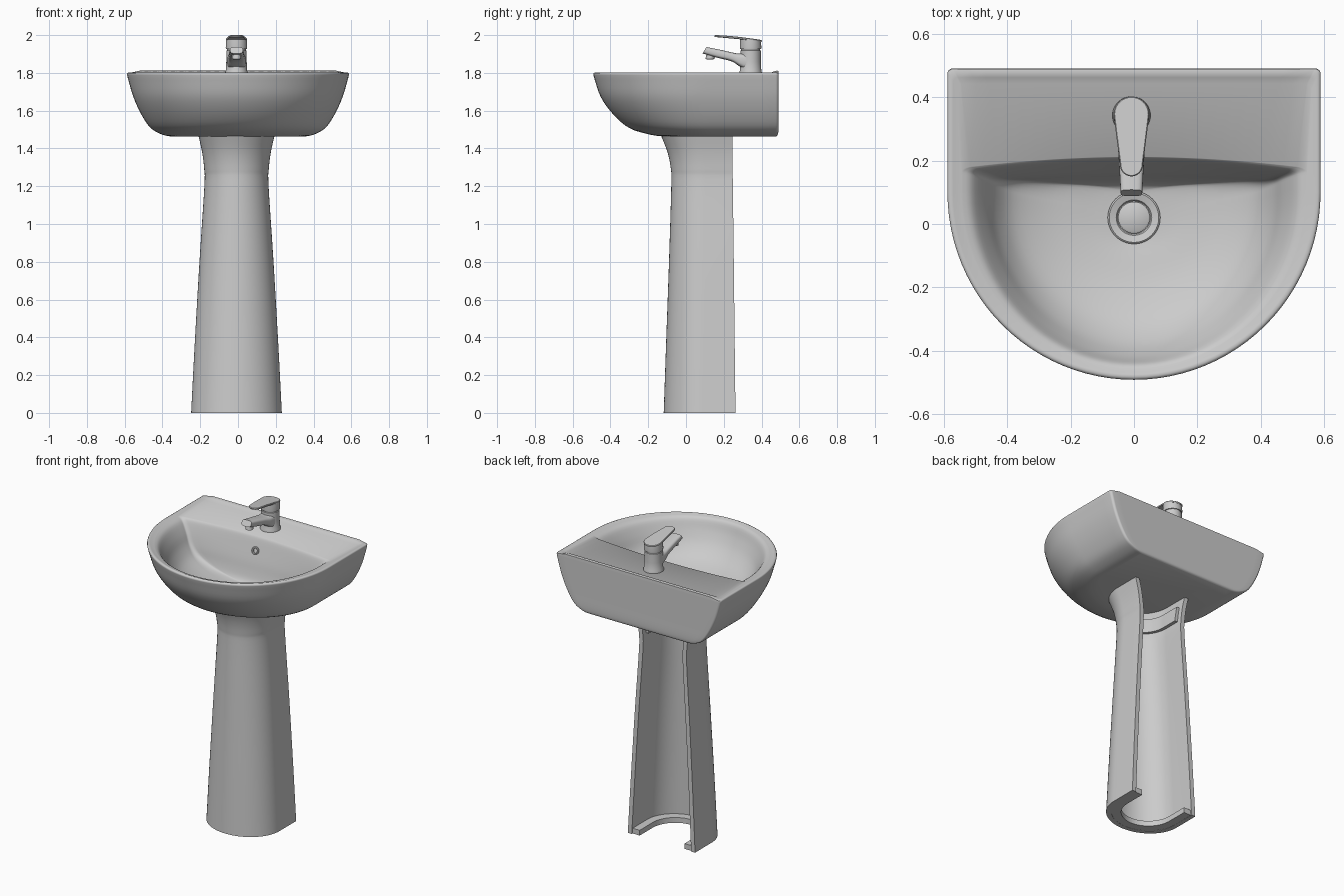
import bpy, bmesh, math
from math import sin, cos, pi

if "Cube" in bpy.data.objects:
    bpy.data.objects.remove(bpy.data.objects["Cube"])

CX = -0.008  # pedestal and tap sit slightly off centre


def loft(name, rings, angle=35):
    """Skin a list of equal-length closed rings and cap both ends."""
    bm = bmesh.new()
    vs = [[bm.verts.new(p) for p in r] for r in rings]
    n = len(rings[0])
    for a, b in zip(vs, vs[1:]):
        for i in range(n):
            j = (i + 1) % n
            bm.faces.new((a[i], a[j], b[j], b[i]))
    bm.faces.new(vs[0][::-1])
    bm.faces.new(vs[-1])
    bmesh.ops.remove_doubles(bm, verts=bm.verts[:], dist=1e-5)
    bmesh.ops.recalc_face_normals(bm, faces=bm.faces[:])
    me = bpy.data.meshes.new(name)
    bm.to_mesh(me)
    bm.free()
    ob = bpy.data.objects.new(name, me)
    bpy.context.collection.objects.link(ob)
    bpy.ops.object.select_all(action='DESELECT')
    ob.select_set(True)
    bpy.context.view_layer.objects.active = ob
    bpy.ops.object.shade_smooth_by_angle(angle=math.radians(angle))
    return ob


def refine(keys, k=4):
    """Catmull-Rom interpolation of parameter tuples."""
    out = []
    for i in range(len(keys) - 1):
        p = [keys[max(i - 1, 0)], keys[i], keys[i + 1], keys[min(i + 2, len(keys) - 1)]]
        for s in range(k):
            t = s / k
            out.append(tuple(0.5 * (2 * b + (c - a) * t + (2 * a - 5 * b + 4 * c - d) * t * t
                                    + (3 * b - a - 3 * c + d) * t ** 3) for a, b, c, d in zip(*p)))
    return out + [keys[-1]]


def d_ring(w, yf, yc, yb, r, bow, z, lift=0):
    """D-shaped outline: elliptical front, straight sides, rounded back corners."""
    half = [(w * sin(pi / 2 * i / 24), yc - (yc - yf) * cos(pi / 2 * i / 24)) for i in range(25)]
    half += [(w, yc + (yb - r - yc) * i / 6) for i in range(1, 7)]
    half += [(w - r + r * cos(a), yb - r + r * sin(a)) for a in [pi / 2 * i / 6 for i in range(1, 7)]]
    nb = len(half)
    half += [((w - r) * (1 - i / 12), yb) for i in range(1, 13)]
    pts = []
    for i, (x, y) in enumerate(half):
        q = max(0, (y - yc) / (yb - yc)) ** 2
        pts.append((x, y - bow * q * (x / w) ** 2, z + (lift if i >= nb else 0)))
    return pts + [(-x, y, zz) for x, y, zz in pts[-2:0:-1]]


def disc(r, z, x=0, y=0, n=40):
    return [(x + r * cos(2 * pi * i / n), y + r * sin(2 * pi * i / n), z) for i in range(n)]


# Basin: outer shell, flat deck with back lip, then the bowl
outer = refine([
    (.350, -.110, .15, .475, .012, 0, 1.463),
    (.400, -.190, .14, .486, .014, 0, 1.473),
    (.462, -.300, .13, .490, .016, 0, 1.508),
    (.512, -.385, .12, .490, .016, 0, 1.580),
    (.553, -.450, .10, .490, .016, 0, 1.670),
    (.580, -.482, .10, .490, .016, 0, 1.760),
    (.588, -.491, .10, .490, .016, 0, 1.793)])
bowl = refine([
    (.545, -.455, .10, .212, .03, .035, 1.796),
    (.510, -.440, .10, .202, .03, .035, 1.780),
    (.470, -.415, .09, .182, .03, .030, 1.720),
    (.435, -.370, .08, .160, .03, .020, 1.650),
    (.380, -.300, .07, .145, .04, .010, 1.590),
    (.280, -.200, .06, .132, .05, .005, 1.548),
    (.160, -.100, .04, .118, .06, 0, 1.526),
    (.083, -.062, .02, .103, .08, 0, 1.518)])
lip = [(.586, -.488, .10, .489, .016, 0, 1.799, .010),
       (.580, -.482, .10, .482, .016, 0, 1.802, .010),
       (.570, -.474, .10, .462, .016, 0, 1.801, .006),
       (.560, -.466, .10, .442, .016, 0, 1.797, -.002)]
loft("basin", [d_ring(*k) for k in outer + lip + bowl], 50)

# Drain ring and plug
loft("drain_ring", [disc(r, z, 0, .02) for r, z in
                    [(.083, 1.515), (.083, 1.526), (.078, 1.530), (.056, 1.524), (.052, 1.518)]])
loft("drain_plug", [disc(r, z, 0, .02) for r, z in [(.05, 1.515), (.05, 1.525), (.044, 1.529)]])

# Overflow ring on the back wall of the bowl
overflow = loft("overflow_ring", [disc(r, z, n=24) for r, z in
                [(.024, -.012), (.024, .006), (.020, .009), (.014, .008), (.013, -.004)]])
overflow.location = (0, .180, 1.715)
overflow.rotation_euler = (math.radians(72), 0, 0)


def u_ring(w, yf, yb, t, z, inset=0):
    """C-shaped wall section open at the back, t thick."""
    def arc(w, yf):
        yc = yf + (yb - yf) * .55
        a = [(CX + w * cos(pi * i / 36), yc - (yc - yf) * sin(pi * i / 36), z) for i in range(37)]
        return [(CX + w, yb, z)] + a + [(CX - w, yb, z)]
    return arc(w - inset, yf + inset) + arc(w - inset - t, yf + inset + t)[::-1]


# Pedestal shell
shape = refine([(.240, -.118, .262, 0), (.222, -.106, .258, .35), (.196, -.090, .253, .80),
                (.170, -.078, .248, 1.20), (.171, -.080, .247, 1.29), (.182, -.098, .246, 1.38),
                (.203, -.135, .245, 1.475)], 5)
loft("pedestal", [u_ring(w, yf, yb, .028, z) for w, yf, yb, z in shape])
# Foot flange and upper stiffening ledge inside the pedestal
loft("pedestal_foot_flange", [u_ring(.240, -.118, .255, .065, z, .015) for z in (.001, .035)])
loft("pedestal_top_ledge", [u_ring(w, yf, yb, .032, z, .015) for w, yf, yb, z in
                            [(.170, -.079, .215, 1.30), (.180, -.095, .215, 1.37), (.186, -.105, .215, 1.40)]])

# Tap body
TY = .342
loft("tap_body", [disc(r, z, CX, TY) for r, z in
                  [(.060, 1.79), (.060, 1.803), (.057, 1.81), (.054, 1.86), (.054, 1.918),
                   (.050, 1.920), (.050, 1.928)]])


# Tap spout: rounded sections running forward
def section(y, zc, hw, hh, lean=0, n=28):
    pts = []
    for i in range(n):
        c, s = cos(2 * pi * i / n), sin(2 * pi * i / n)
        sx = math.copysign(abs(c) ** .6, c)
        sz = math.copysign(abs(s) ** .6, s)
        pts.append((CX + hw * sx, y + lean * sz, zc + hh * sz))
    return pts


spout = refine([(.340, 1.855, .050, .050, 0), (.285, 1.868, .048, .034, 0), (.245, 1.884, .043, .023, .004),
                (.170, 1.902, .038, .021, .008), (.098, 1.920, .034, .017, .010)], 4)
loft("tap_spout", [section(*s) for s in spout])
loft("tap_aerator", [disc(.024, 1.90, CX, .132, 24), disc(.024, 1.874, CX, .127, 24),
                     disc(.018, 1.872, CX, .127, 24)])


# Tap head and lever
def top_z(y):
    return 2.0 - .026 * (max(0, y - .15) / .25) ** 1.6


head = [disc(.056, 1.926, CX, TY), disc(.057, 1.935, CX, TY)]
head.append([(x, y, top_z(y) - .006) for x, y, z in disc(.055, 0, CX, TY)])
loft("tap_head", head)


def lever_ring(dz, inset):
    out = []
    for yc, r, a0 in ((TY + .004, .056, 0), (.186, .036, pi)):
        for i in range(17):
            a = a0 + pi * i / 16
            y = yc + (r - inset) * sin(a)
            out.append((CX + (r - inset) * cos(a), y, top_z(y) + dz))
        if a0 == 0:  # intermediate points along the left edge
            out += [(CX - .056 + .020 * t + inset, TY - .156 * t, top_z(TY - .156 * t) + dz) for t in (.33, .66)]
    return out + [(CX + .036 + .020 * t - inset, .186 + .156 * t, top_z(.186 + .156 * t) + dz) for t in (.33, .66)]


loft("tap_lever", [lever_ring(-.010, .002), lever_ring(-.003, 0), lever_ring(0, .003)])
